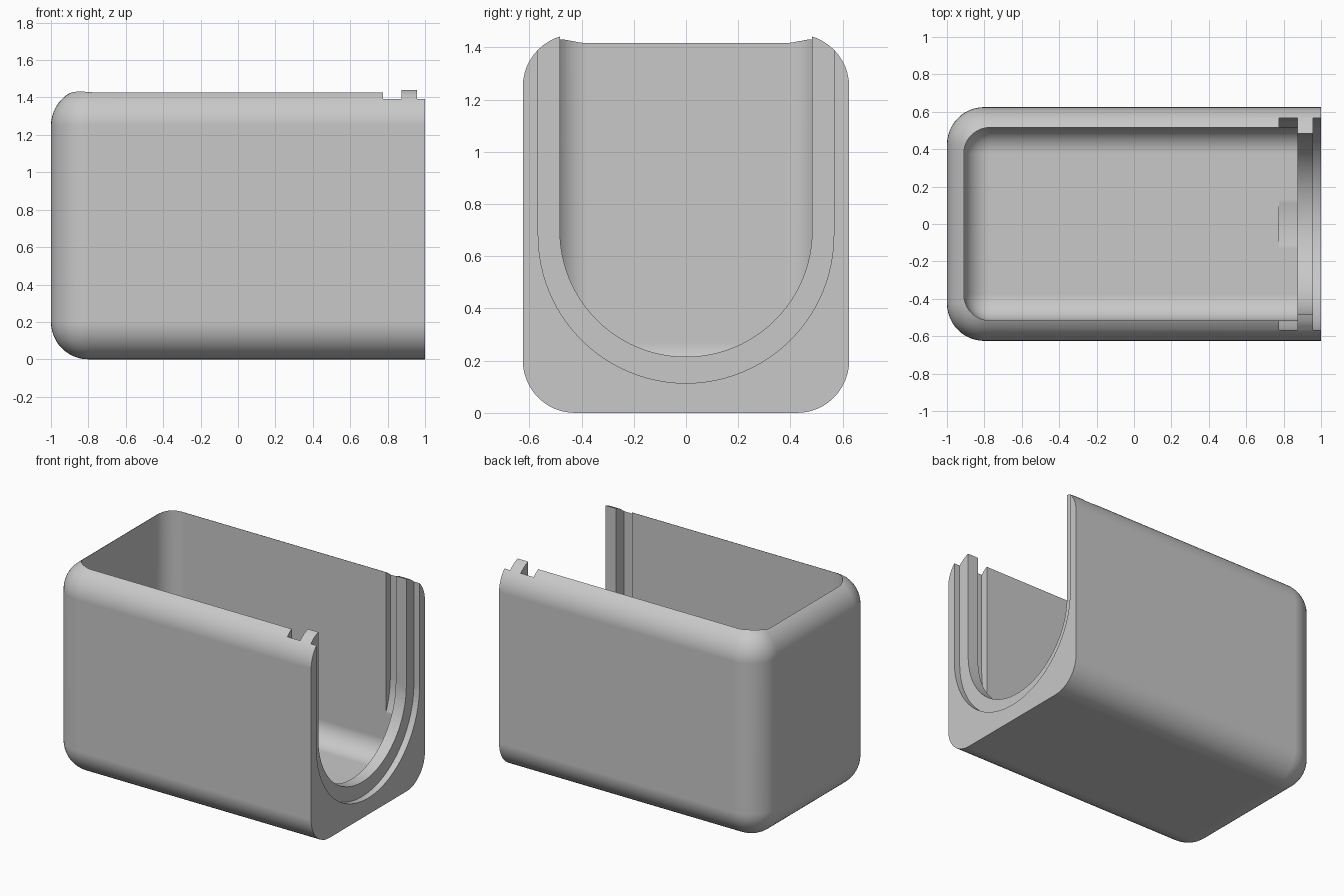
import bpy
import bmesh
import math

if "Cube" in bpy.data.objects:
    bpy.data.objects.remove(bpy.data.objects["Cube"], do_unlink=True)

HEIGHT = 1.45

grey = bpy.data.materials.new("light_grey")
grey.use_nodes = True
colour = (0.58, 0.58, 0.58, 1)
grey.diffuse_color = colour
grey.node_tree.nodes["Principled BSDF"].inputs["Base Color"].default_value = colour


def make_object(name, bm):
    bmesh.ops.recalc_face_normals(bm, faces=bm.faces)
    mesh = bpy.data.meshes.new(name)
    bm.to_mesh(mesh)
    bm.free()
    mesh.materials.append(grey)
    obj = bpy.data.objects.new(name, mesh)
    bpy.context.collection.objects.link(obj)
    return obj


def rounded_block(name, x0, x1, half_y, z0, z1, radius):
    """Box rounded along the closed end and the floor; open end and top stay sharp."""
    bm = bmesh.new()
    bmesh.ops.create_cube(bm, size=1)
    for v in bm.verts:
        v.co.x = x0 if v.co.x < 0 else x1
        v.co.y = math.copysign(half_y, v.co.y)
        v.co.z = z0 if v.co.z < 0 else z1
    rounded = []
    for e in bm.edges:
        a, b = (v.co for v in e.verts)
        open_end = a.x == x1 and b.x == x1
        top = a.z == z1 and b.z == z1
        if not (open_end or top):
            rounded.append(e)
    bmesh.ops.bevel(bm, geom=rounded, offset=radius, offset_type='OFFSET',
                    segments=12, profile=0.5, affect='EDGES')
    return make_object(name, bm)


def u_channel(name, x0, x1, radius, bottom, steps=48):
    """U-shaped prism along x, open at the top."""
    centre = bottom + radius
    arc = [math.pi * (1 + i / steps) for i in range(steps + 1)]
    outline = [(radius * math.cos(t), centre + radius * math.sin(t)) for t in arc]
    outline = [(-radius, HEIGHT + 0.3)] + outline + [(radius, HEIGHT + 0.3)]
    bm = bmesh.new()
    face = bm.faces.new([bm.verts.new((x0, y, z)) for y, z in outline])
    new = bmesh.ops.extrude_face_region(bm, geom=[face])["geom"]
    for v in new:
        if isinstance(v, bmesh.types.BMVert):
            v.co.x = x1
    return make_object(name, bm)


# Outer shell
shell = rounded_block("open_ended_box", -1, 1, 0.625, 0, HEIGHT, 0.2)

# Main cavity, inner slot, opening through the end wall, outer recess
cutters = [
    rounded_block("cavity_cutter", -0.91, 0.875, 0.516, 0.13, HEIGHT + 0.3, 0.14),
    u_channel("inner_slot_cutter", 0.775, 0.875, 0.566, 0.114),
    u_channel("opening_cutter", 0.82, 1.2, 0.483, 0.215),
    u_channel("outer_recess_cutter", 0.956, 1.2, 0.566, 0.114),
]

bpy.ops.object.select_all(action='DESELECT')
bpy.context.view_layer.objects.active = shell
shell.select_set(True)
for cutter in cutters:
    mod = shell.modifiers.new(cutter.name, 'BOOLEAN')
    mod.operation = 'DIFFERENCE'
    mod.solver = 'EXACT'
    mod.object = cutter
    bpy.ops.object.modifier_apply(modifier=mod.name)
    bpy.data.objects.remove(cutter, do_unlink=True)

# Smooth fillets with crisp edges and flat walls
bpy.ops.object.shade_smooth_by_angle(angle=math.radians(30))
weighted = shell.modifiers.new("weighted_normals", 'WEIGHTED_NORMAL')
weighted.keep_sharp = True
